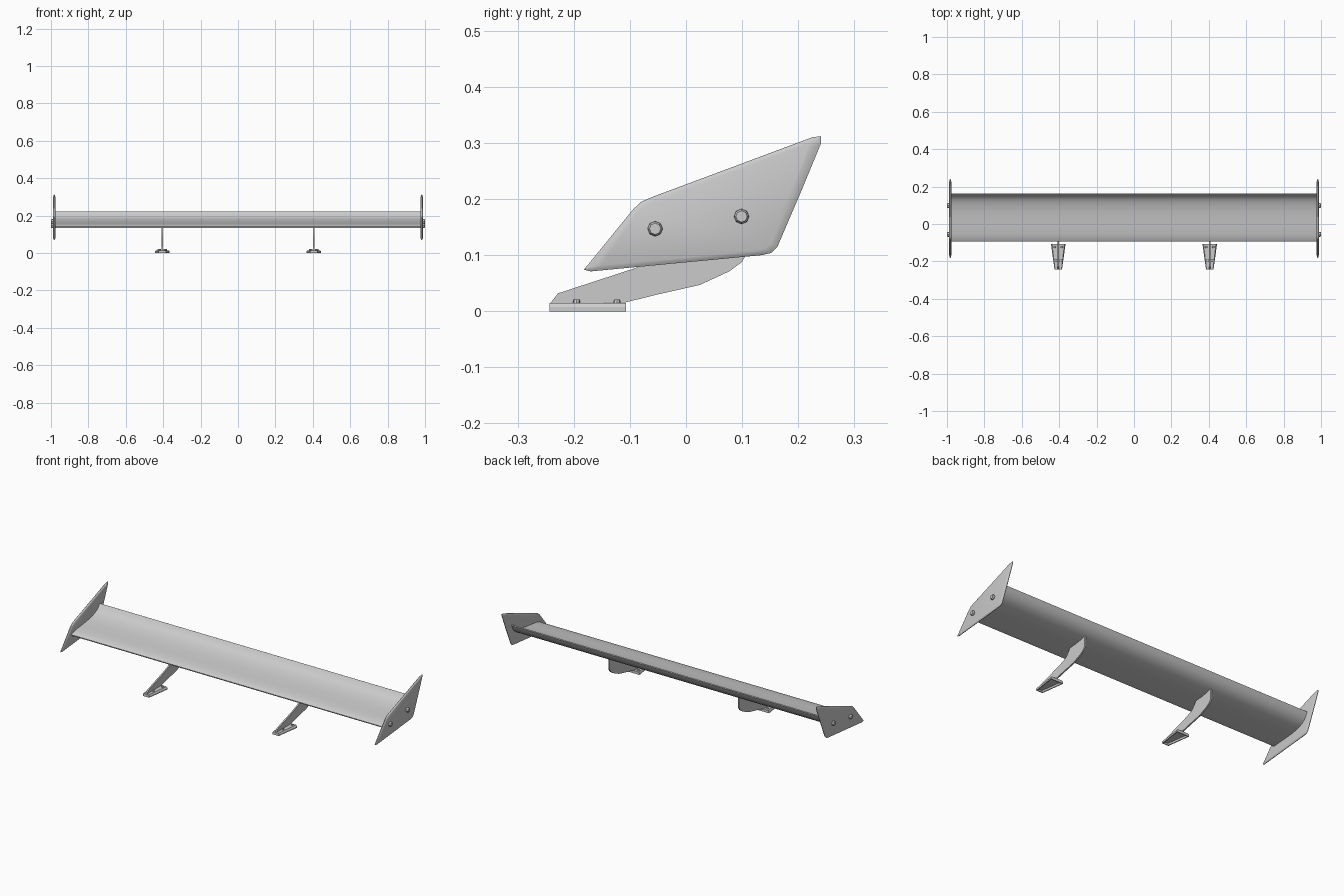
import bpy, bmesh, math
from mathutils import Vector

if "Cube" in bpy.data.objects:
    bpy.data.objects.remove(bpy.data.objects["Cube"])


def finish(name, bm, angle=35):
    bmesh.ops.recalc_face_normals(bm, faces=bm.faces[:])
    me = bpy.data.meshes.new(name)
    bm.to_mesh(me)
    bm.free()
    ob = bpy.data.objects.new(name, me)
    bpy.context.collection.objects.link(ob)
    bpy.ops.object.select_all(action='DESELECT')
    ob.select_set(True)
    bpy.context.view_layer.objects.active = ob
    bpy.ops.object.shade_smooth_by_angle(angle=math.radians(angle))
    return ob


def loft(name, rings, angle=35):
    """Skin a list of equal-length closed rings and cap both ends."""
    bm = bmesh.new()
    vs = [[bm.verts.new(p) for p in r] for r in rings]
    n = len(vs[0])
    for a, b in zip(vs, vs[1:]):
        for i in range(n):
            j = (i + 1) % n
            bm.faces.new((a[i], a[j], b[j], b[i]))
    bm.faces.new(vs[0])
    bm.faces.new(vs[-1])
    return finish(name, bm, angle)


def side_ring(x, pts, scale=1.0, c=(0.03, 0.18)):
    return [(x, c[0] + (y - c[0]) * scale, c[1] + (z - c[1]) * scale) for y, z in pts]


def bolt(name, pos, axis, r, h, sides=8):
    axis = Vector(axis)
    q = axis.to_track_quat('Z', 'Y')
    rings = []
    for rad, d in ((r, 0), (r, h * 0.55), (r * 0.75, h)):
        rings.append([Vector(pos) + q @ Vector((rad * math.cos(2 * math.pi * i / sides),
                      rad * math.sin(2 * math.pi * i / sides), d)) for i in range(sides)])
    return loft(name, rings, 25)


# wing blade: camber line (y, z, half thickness) swept upward at the rear
camber = [(-0.093, 0.138, 0.003), (-0.085, 0.140, 0.006), (-0.055, 0.146, 0.008),
          (-0.01, 0.150, 0.009), (0.04, 0.155, 0.010), (0.075, 0.161, 0.010),
          (0.10, 0.168, 0.010), (0.12, 0.176, 0.009), (0.137, 0.187, 0.007),
          (0.150, 0.201, 0.005), (0.161, 0.221, 0.003)]
upper, lower = [], []
for i, (y, z, t) in enumerate(camber):
    a, b = camber[max(i - 1, 0)], camber[min(i + 1, len(camber) - 1)]
    d = Vector((b[0] - a[0], b[1] - a[1])).normalized()
    upper.append((y - d.y * t, z + d.x * t))
    lower.append((y + d.y * t, z - d.x * t))
section = upper + lower[::-1]
loft("wing_blade", [side_ring(-0.98, section), side_ring(0.98, section)])

plate = [(-0.182, 0.074), (-0.170, 0.071), (0.135, 0.100), (0.152, 0.104), (0.163, 0.115),
         (0.205, 0.213), (0.241, 0.300), (0.241, 0.312), (0.225, 0.310), (-0.062, 0.203),
         (-0.080, 0.195), (-0.094, 0.182)]
stay = [(-0.243, 0.013), (-0.107, 0.016), (-0.05, 0.030), (0.025, 0.047), (0.077, 0.071),
        (0.100, 0.088), (0.109, 0.105), (0.110, 0.160), (0.06, 0.155), (0.0, 0.147),
        (-0.03, 0.105), (-0.045, 0.095), (-0.09, 0.077), (-0.228, 0.032)]

for s, side in ((-1, "left"), (1, "right")):
    # end plate with softly thinned edges
    loft("end_plate_" + side, [side_ring(s * x, plate, k) for x, k in
         ((0.976, 0.90), (0.978, 0.96), (0.981, 1), (0.984, 1), (0.987, 0.96), (0.989, 0.90))], 40)
    for n, (y, z) in enumerate(((-0.055, 0.147), (0.099, 0.169))):
        bolt(f"end_plate_bolt_{side}_{n}", (s * 0.986, y, z), (s, 0, 0), 0.0135, 0.014)

    # upright stay
    cx = s * 0.405
    loft("stay_" + side, [side_ring(cx - 0.004, stay), side_ring(cx + 0.004, stay)], 20)

    # tapered foot, hollow underneath
    def foot_ring(z, k, inset):
        y0, y1 = -0.243 + inset, -0.107 - inset
        return [(cx + sx * (w * k - inset), y, z) for sx, w, y in
                ((-1, 0.020, y0), (1, 0.020, y0), (1, 0.039, y1), (-1, 0.039, y1))]
    loft("foot_" + side, [foot_ring(0.015, 0.85, 0), foot_ring(0.008, 1, 0), foot_ring(0, 1, 0),
                          foot_ring(0, 1, 0.005), foot_ring(0.009, 0.9, 0.005)], 20)
    for n, (dx, y) in enumerate(((0.012, -0.195), (0.019, -0.123))):
        for m in (-1, 1):
            bolt(f"foot_bolt_{side}_{n}_{'a' if m < 0 else 'b'}",
                 (cx + m * dx, y, 0.013), (0, 0, 1), 0.0065, 0.008)
